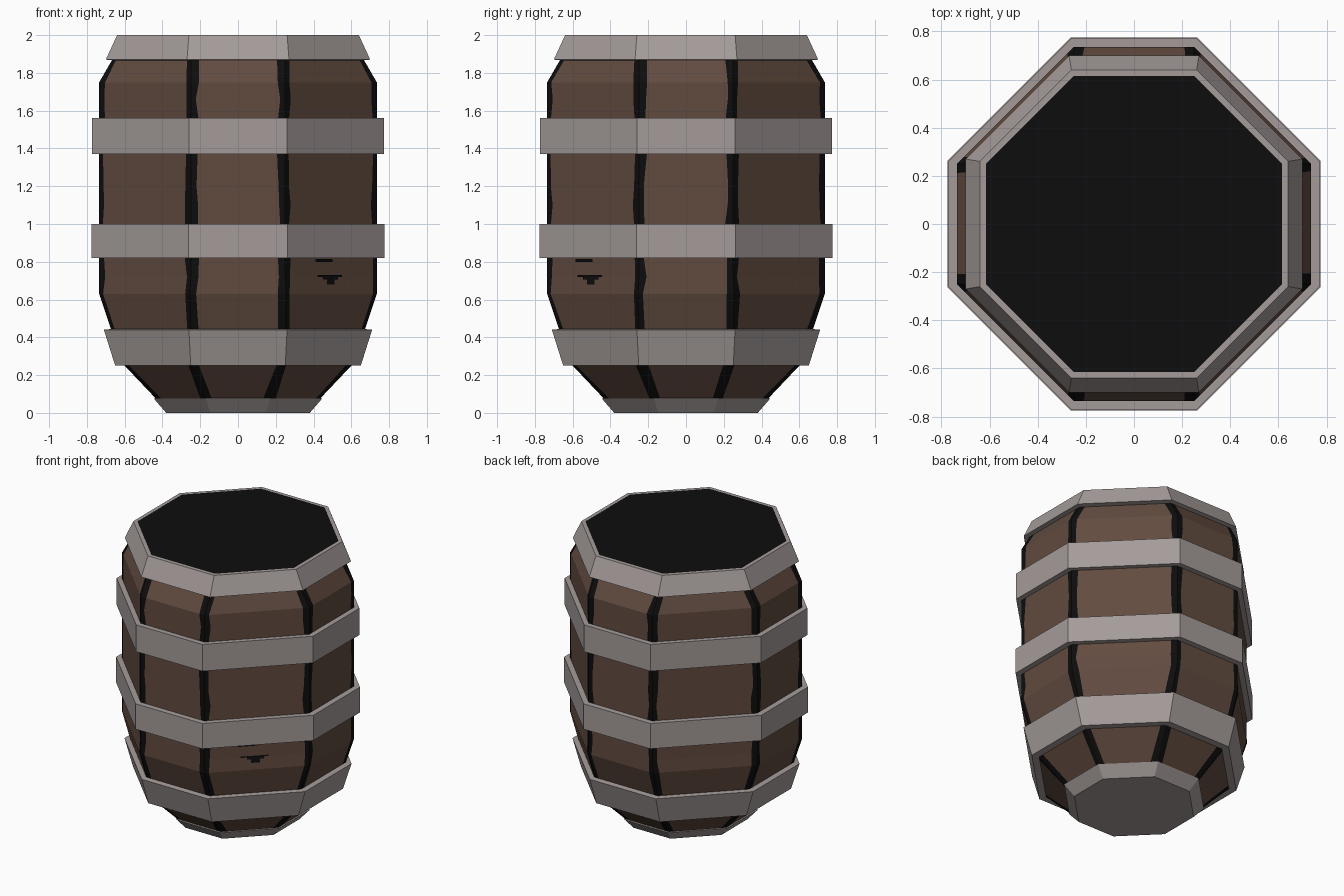
import bpy, random
from mathutils import Vector

if "Cube" in bpy.data.objects:
    bpy.data.objects.remove(bpy.data.objects["Cube"])

random.seed(4)


def material(name, rgb):
    m = bpy.data.materials.new(name)
    m.diffuse_color = (*rgb, 1)
    m.use_nodes = True
    m.node_tree.nodes["Principled BSDF"].inputs["Base Color"].default_value = m.diffuse_color
    return m


wood = material("brown wood", (0.12, 0.07, 0.05))
dark = material("black seam", (0.004, 0.004, 0.004))
metal = material("grey metal", (0.37, 0.33, 0.32))


def octagon(a, h, z):
    """Corners of an octagon: a = distance to the flats, h = half flat width."""
    pts = [(a, -h), (a, h), (h, a), (-h, a), (-a, h), (-a, -h), (-h, -a), (h, -a)]
    return [Vector((x, y, z)) for x, y in pts]


def seam_ring(a, h, z):
    """Octagon with an extra point on each side of every corner."""
    c = octagon(a, h, z)
    out = []
    for i in range(8):
        for step in (-1, 0, 1):
            d = (c[(i + step) % 8] - c[i])
            w = random.uniform(0.026, 0.045)
            out.append(c[i] + d.normalized() * w if step else c[i])
    return out


def make(name, verts, faces, mats, indices=None):
    me = bpy.data.meshes.new(name)
    me.from_pydata(verts, [], faces)
    for m in mats:
        me.materials.append(m)
    if indices:
        for p, k in zip(me.polygons, indices):
            p.material_index = k
    me.update()
    ob = bpy.data.objects.new(name, me)
    bpy.context.collection.objects.link(ob)
    return ob


def bridge(rings, closed=False):
    """Quads between consecutive rings."""
    n, r = len(rings[0]), len(rings)
    verts = [v for ring in rings for v in ring]
    faces = []
    for k in range(r if closed else r - 1):
        l = (k + 1) % r
        for j in range(n):
            i = (j + 1) % n
            faces.append((k * n + j, k * n + i, l * n + i, l * n + j))
    return verts, faces


# Barrel body: planks with black seams along the corners
profile = [(0.42, 0.165, 0.06), (0.60, 0.235, 0.25), (0.675, 0.25, 0.45), (0.735, 0.255, 0.63)]
profile += [(0.735, 0.25, z) for z in (0.72, 0.82, 1.0, 1.1, 1.2, 1.37, 1.56, 1.66, 1.75)]
profile += [(0.66, 0.25, 1.88)]
verts, faces = bridge([seam_ring(*p) for p in profile])
make("barrel_body", verts, faces, [wood, dark],
     [0 if f[0] % 3 == 2 else 1 for f in faces])


# Metal hoops: (bottom outer, top outer, bottom inner, top inner), each (a, h, z)
def hoop(name, lo, hi, lo_in, hi_in):
    verts, faces = bridge([octagon(*p) for p in (lo, hi, hi_in, lo_in)], closed=True)
    make(name, verts, faces, [metal])


hoop("lower_hoop", (0.65, 0.25, 0.25), (0.71, 0.26, 0.44), (0.59, 0.23, 0.25), (0.66, 0.24, 0.445))
hoop("middle_hoop", (0.775, 0.262, 0.82), (0.775, 0.262, 1.0), (0.73, 0.25, 0.82), (0.73, 0.25, 1.0))
hoop("upper_hoop", (0.772, 0.26, 1.37), (0.772, 0.26, 1.56), (0.73, 0.25, 1.37), (0.73, 0.25, 1.56))
hoop("top_rim", (0.70, 0.27, 1.87), (0.64, 0.26, 2.0), (0.64, 0.25, 1.865), (0.615, 0.25, 2.0))

# Black lid flush with the rim
make("lid", octagon(0.616, 0.25, 1.999), [tuple(range(8))], [dark])

# Metal foot
verts, faces = bridge([octagon(*p) for p in
                       ((0.38, 0.145, 0), (0.445, 0.17, 0.075), (0.42, 0.165, 0.085))])
make("foot", verts, faces + [tuple(range(7, -1, -1))], [metal])

# Small dark cracks on the front right plank: (x from, x to, z from, z to)
mid = 0.495 * 2  # x - y on the diagonal plank
verts, faces = [], []
for x0, x1, z0, z1 in ((0.41, 0.5, 0.80, 0.815), (0.42, 0.55, 0.72, 0.73),
                       (0.45, 0.53, 0.705, 0.72), (0.47, 0.51, 0.68, 0.705)):
    n = len(verts)
    for x, z in ((x0, z0), (x1, z0), (x1, z1), (x0, z1)):
        verts.append((x, x - mid - 0.004, z))
    faces.append((n, n + 1, n + 2, n + 3))
make("plank_cracks", verts, faces, [dark])
